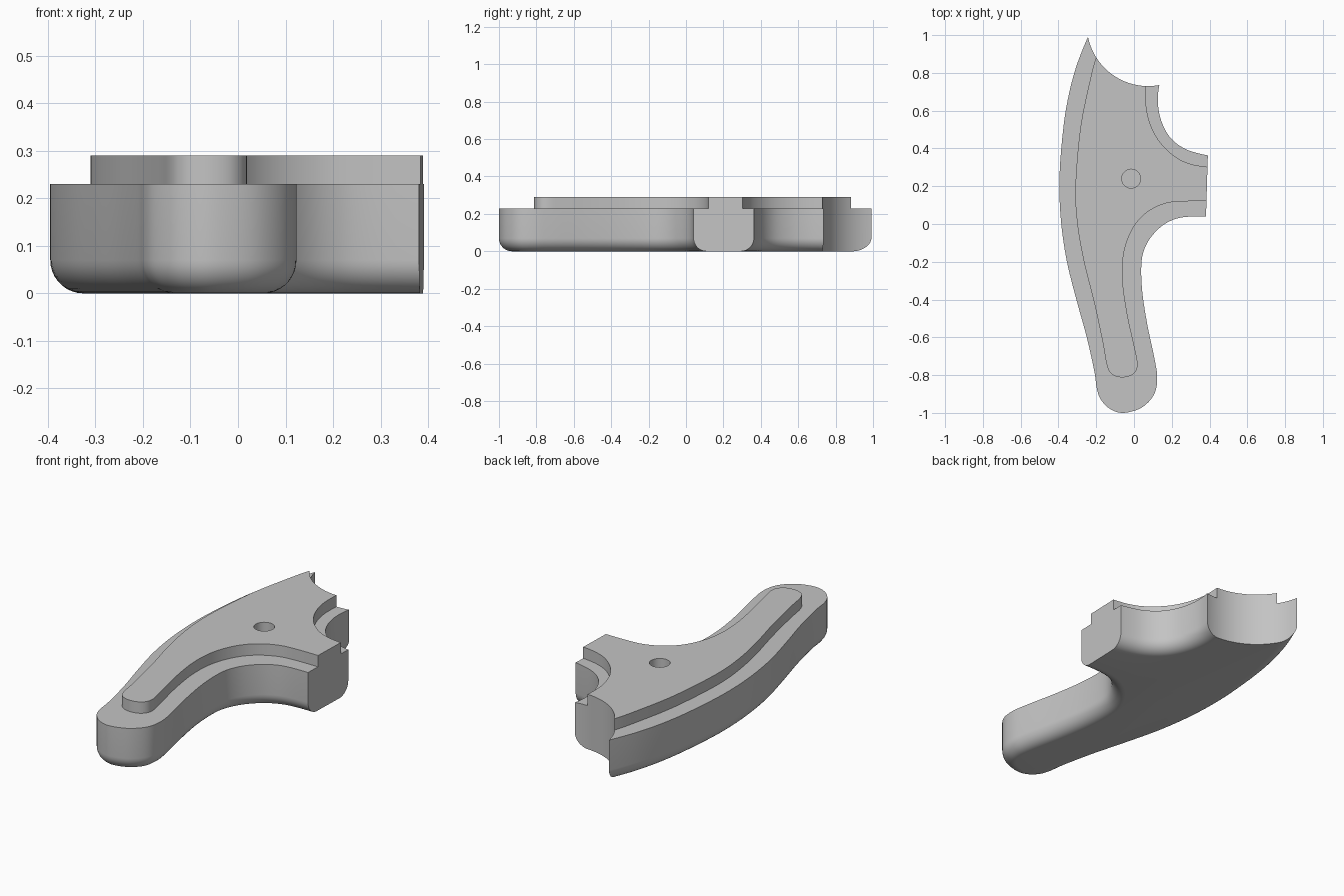
import bpy, bmesh, math
from mathutils import Vector

cube = bpy.data.objects.get("Cube")
if cube:
    bpy.data.objects.remove(cube, do_unlink=True)

grey = bpy.data.materials.new("plain grey")
grey.use_nodes = True
COLOUR = (0.55, 0.55, 0.55, 1)
grey.diffuse_color = COLOUR
grey.node_tree.nodes["Principled BSDF"].inputs["Base Color"].default_value = COLOUR

BODY_TOP, PLATE_TOP, FILLET = 0.23, 0.29, 0.07


def spline(points, steps=6):
    """Smooth curve through the points."""
    p = [Vector(q) for q in points]
    p = [2 * p[0] - p[1]] + p + [2 * p[-1] - p[-2]]
    out = []
    for a, b, c, d in zip(p, p[1:], p[2:], p[3:]):
        for i in range(steps):
            t = i / steps
            out.append(0.5 * (2 * b + (c - a) * t + (2 * a - 5 * b + 4 * c - d) * t ** 2
                              + (3 * b - a - 3 * c + d) * t ** 3))
    return out + [p[-2]]


def inset(chain, distance):
    """Shift an open chain to its left side."""
    out = []
    last = len(chain) - 1
    for i, p in enumerate(chain):
        along = (chain[min(i + 1, last)] - chain[max(i - 1, 0)]).normalized()
        out.append(p + distance * Vector((-along.y, along.x)))
    return out


def loft(name, chains, levels):
    """Stack outlines given as (inset, height), then trim the flat right end."""
    bm = bmesh.new()
    rings = []
    for d, z in levels:
        outline = [p for c in chains for p in inset(c, d)]
        rings.append([bm.verts.new((p.x, p.y, z)) for p in outline])
    n = len(rings[0])
    for low, high in zip(rings, rings[1:]):
        for i in range(n):
            j = (i + 1) % n
            bm.faces.new((low[i], low[j], high[j], high[i]))
    bm.faces.new(rings[0][::-1])
    bm.faces.new(rings[-1])
    bmesh.ops.bisect_plane(bm, geom=bm.verts[:] + bm.edges[:] + bm.faces[:],
                           plane_co=(0.386, 0.2, 0), plane_no=(1, -0.03, 0),
                           clear_outer=True)
    bmesh.ops.holes_fill(bm, edges=[e for e in bm.edges if e.is_boundary], sides=0)
    bmesh.ops.recalc_face_normals(bm, faces=bm.faces[:])
    mesh = bpy.data.meshes.new(name)
    bm.to_mesh(mesh)
    bm.free()
    mesh.materials.append(grey)
    ob = bpy.data.objects.new(name, mesh)
    bpy.context.collection.objects.link(ob)
    return ob


def cutter(name, x, y, radius, z0, z1, sides):
    bpy.ops.mesh.primitive_cylinder_add(vertices=sides, radius=radius, depth=z1 - z0,
                                        location=(x, y, (z0 + z1) / 2))
    ob = bpy.context.object
    ob.name = name
    ob.data.materials.append(grey)
    ob.hide_render = True
    return ob


# Main body: outer side with handle, then the side socket
body_side = spline([
    (-0.19, 1.10), (-0.24, 1), (-0.31, 0.82), (-0.358, 0.62), (-0.385, 0.4), (-0.395, 0.2),
    (-0.385, 0), (-0.355, -0.2), (-0.305, -0.4), (-0.25, -0.6), (-0.21, -0.78),
    (-0.197, -0.87), (-0.175, -0.93), (-0.125, -0.98), (-0.055, -1), (0.04, -0.972),
    (0.105, -0.905), (0.123, -0.82), (0.11, -0.72), (0.07, -0.53), (0.043, -0.35),
    (0.04, -0.2), (0.065, -0.11), (0.12, -0.035), (0.19, 0.015), (0.28, 0.038), (0.46, 0.04)])
body_socket = spline([
    (0.46, 0.358), (0.38, 0.365), (0.27, 0.398), (0.19, 0.46), (0.143, 0.55),
    (0.126, 0.65), (0.135, 0.74), (0.155, 0.81)])
rounding = [math.radians(a) for a in range(0, 91, 10)]
levels = [(FILLET * (1 - math.sin(a)), FILLET * (1 - math.cos(a))) for a in rounding]
body = loft("body", [body_side, body_socket], levels + [(0, BODY_TOP)])

# Raised plate following the body, narrower on the curved sides
plate_side = spline([
    (-0.15, 1.0), (-0.2, 0.885), (-0.24, 0.73), (-0.285, 0.5), (-0.31, 0.2), (-0.3, 0),
    (-0.265, -0.2), (-0.21, -0.42), (-0.165, -0.63), (-0.143, -0.75), (-0.115, -0.797),
    (-0.06, -0.812), (-0.005, -0.795), (0.019, -0.745), (0.0, -0.64), (-0.035, -0.48),
    (-0.06, -0.3), (-0.053, -0.15), (-0.01, -0.03), (0.06, 0.055), (0.16, 0.107),
    (0.27, 0.12), (0.46, 0.12)])
plate_socket = spline([
    (0.46, 0.297), (0.385, 0.303), (0.3, 0.318), (0.22, 0.355), (0.14, 0.43),
    (0.09, 0.52), (0.065, 0.62), (0.065, 0.735), (0.08, 0.82)])
plate = loft("raised_plate", [plate_side, plate_socket],
             [(0, BODY_TOP - 0.002), (0, PLATE_TOP)])

# Round end socket and the screw hole are cut through both layers
cutters = [cutter("end_socket_cutter", 0.075, 1.055, 0.325, -0.1, 0.5, 128),
           cutter("hole_cutter", -0.015, 0.24, 0.05, 0.1, 0.5, 48)]
for ob in (body, plate):
    bpy.ops.object.select_all(action='DESELECT')
    ob.select_set(True)
    bpy.context.view_layer.objects.active = ob
    for c in cutters:
        mod = ob.modifiers.new(c.name, 'BOOLEAN')
        mod.operation = 'DIFFERENCE'
        mod.solver = 'EXACT'
        mod.object = c
        bpy.ops.object.modifier_apply(modifier=mod.name)
    bpy.ops.object.shade_smooth_by_angle(angle=math.radians(30))
for c in cutters:
    bpy.data.objects.remove(c, do_unlink=True)
